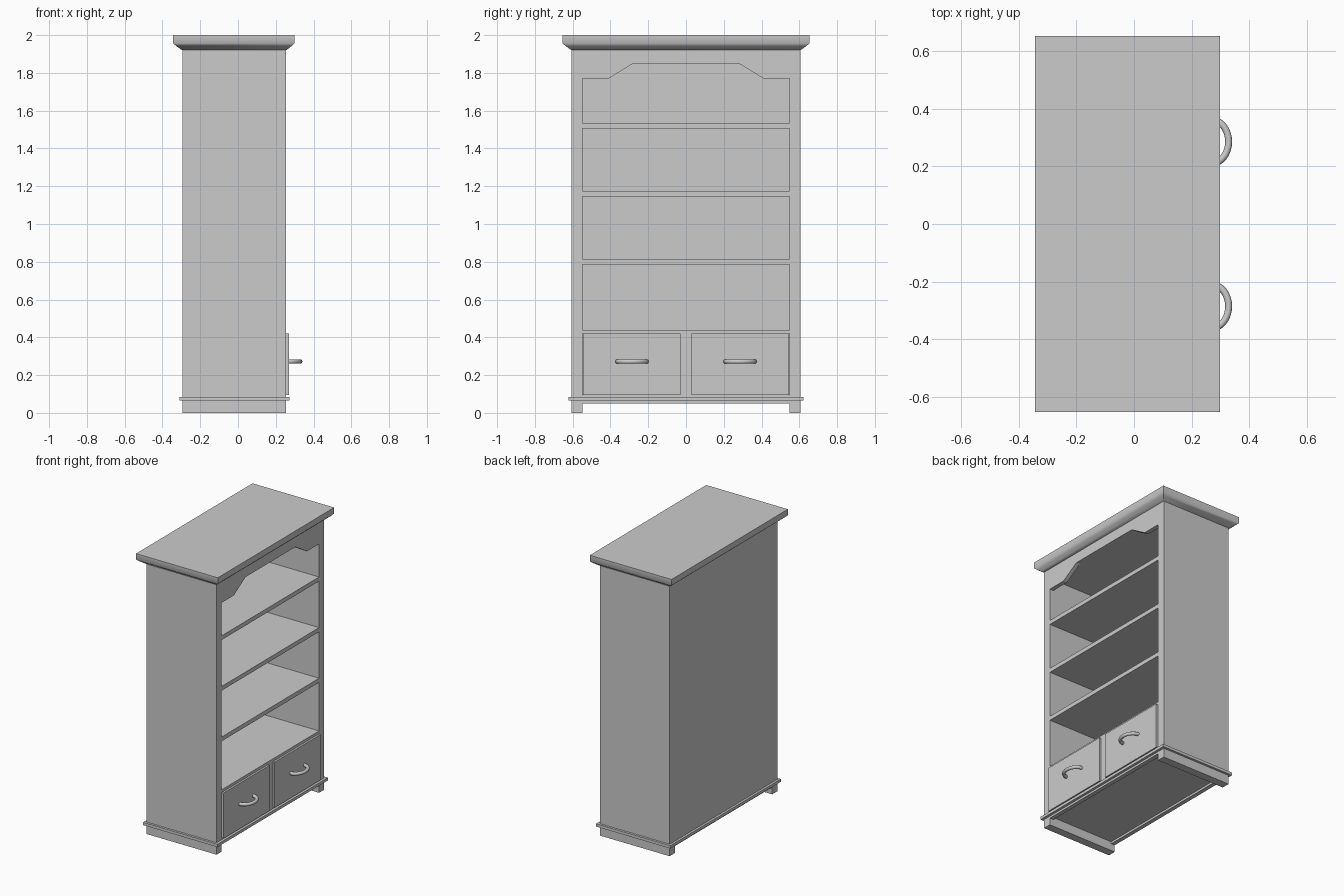
import bpy, bmesh, math

if "Cube" in bpy.data.objects:
    bpy.data.objects.remove(bpy.data.objects["Cube"])

grey = bpy.data.materials.new("plain_grey")
grey.use_nodes = True
COLOUR = (0.6, 0.6, 0.6, 1)
grey.diffuse_color = COLOUR
grey.node_tree.nodes["Principled BSDF"].inputs["Base Color"].default_value = COLOUR

BACK, FRONT, SIDE, INNER = -0.295, 0.255, 0.605, 0.547


def finish(name, bm):
    bmesh.ops.recalc_face_normals(bm, faces=bm.faces)
    mesh = bpy.data.meshes.new(name)
    bm.to_mesh(mesh)
    bm.free()
    mesh.materials.append(grey)
    obj = bpy.data.objects.new(name, mesh)
    bpy.context.collection.objects.link(obj)
    return obj


def box(name, x0, x1, y0, y1, z0, z1):
    bm = bmesh.new()
    bmesh.ops.create_cube(bm, size=1)
    for v in bm.verts:
        v.co.x = x1 if v.co.x > 0 else x0
        v.co.y = y1 if v.co.y > 0 else y0
        v.co.z = z1 if v.co.z > 0 else z0
    return finish(name, bm)


def board(name, outline, x0, x1):
    """Extrude a (y, z) outline along x."""
    bm = bmesh.new()
    face = bm.faces.new([bm.verts.new((x0, y, z)) for y, z in outline])
    out = bmesh.ops.extrude_face_region(bm, geom=[face])
    moved = [g for g in out["geom"] if isinstance(g, bmesh.types.BMVert)]
    bmesh.ops.translate(bm, verts=moved, vec=(x1 - x0, 0, 0))
    return finish(name, bm)


def smooth(obj, angle):
    bpy.ops.object.select_all(action='DESELECT')
    obj.select_set(True)
    bpy.context.view_layer.objects.active = obj
    bpy.ops.object.shade_smooth_by_angle(angle=math.radians(angle))


# Carcass: sides, back and floor
for side, s in (("left", 1), ("right", -1)):
    a, b = sorted((s * INNER, s * SIDE))
    box(side + "_side_panel", BACK, FRONT, a, b, 0, 1.925)
box("back_panel", BACK, BACK + 0.03, -INNER, INNER, 0.05, 1.925)
box("floor_panel", BACK + 0.03, FRONT - 0.03, -INNER, INNER, 0.075, 0.095)
box("front_bottom_rail", FRONT - 0.03, FRONT, -INNER, INNER, 0.05, 0.095)
box("ceiling_panel", BACK + 0.03, FRONT - 0.03, -INNER, INNER, 1.85, 1.88)

# Shelves
for i, top in enumerate((0.44, 0.815, 1.175, 1.535)):
    thick = 0.02 if i == 0 else 0.03
    box(f"shelf_{i + 1}", BACK + 0.03, FRONT, -INNER, INNER, top - thick, top)

# Shaped header over the opening
arch = [(-INNER, 1.77), (-0.41, 1.77), (-0.28, 1.85)]
arch += [(-y, z) for y, z in reversed(arch)]
board("arched_header", arch + [(INNER, 1.925), (-INNER, 1.925)], FRONT - 0.03, FRONT)

# Base moulding strips around the carcass
box("base_moulding", BACK - 0.016, FRONT + 0.018, -SIDE - 0.016, SIDE + 0.016, 0.065, 0.085)

# Cornice: rectangular rings stacked along a coved profile of (outset, height)
profile = [(0.004, 1.922), (0.018, 1.932), (0.032, 1.942), (0.049, 1.957), (0.049, 2.0)]
bm = bmesh.new()
rings = []
for o, z in profile:
    x0, x1, y = BACK - o, FRONT + o * 0.9, SIDE + o
    rings.append([bm.verts.new((px, py, z)) for px, py in
                  ((x0, -y), (x1, -y), (x1, y), (x0, y))])
for low, high in zip(rings, rings[1:]):
    for k in range(4):
        n = (k + 1) % 4
        bm.faces.new((low[k], low[n], high[n], high[k]))
bm.faces.new(rings[0])
bm.faces.new(rings[-1])
smooth(finish("cornice", bm), 50)

# Drawers with curved pulls
box("drawer_divider", BACK + 0.03, FRONT, -0.028, 0.028, 0.095, 0.42)
STEPS, SEGMENTS, RADIUS = 16, 10, 0.012
for side, s in (("left", 1), ("right", -1)):
    a, b = sorted((s * 0.028, s * 0.545))
    box(side + "_drawer", BACK + 0.03, FRONT + 0.014, a, b, 0.096, 0.42)
    bm = bmesh.new()
    rings = []
    for i in range(STEPS + 1):
        t = math.pi * i / STEPS
        cx, cy = FRONT + 0.012 + 0.062 * math.sin(t), s * 0.286 + 0.077 * math.cos(t)
        nx, ny = 0.077 * math.sin(t), 0.062 * math.cos(t)
        length = math.hypot(nx, ny)
        ring = []
        for k in range(SEGMENTS):
            u = math.tau * k / SEGMENTS
            r = RADIUS * math.cos(u) / length
            ring.append(bm.verts.new((cx + nx * r, cy + ny * r,
                                      0.272 + RADIUS * math.sin(u))))
        rings.append(ring)
    for p, q in zip(rings, rings[1:]):
        for k in range(SEGMENTS):
            n = (k + 1) % SEGMENTS
            bm.faces.new((p[k], p[n], q[n], q[k]))
    bm.faces.new(rings[0])
    bm.faces.new(rings[-1])
    smooth(finish(side + "_drawer_pull", bm), 45)
